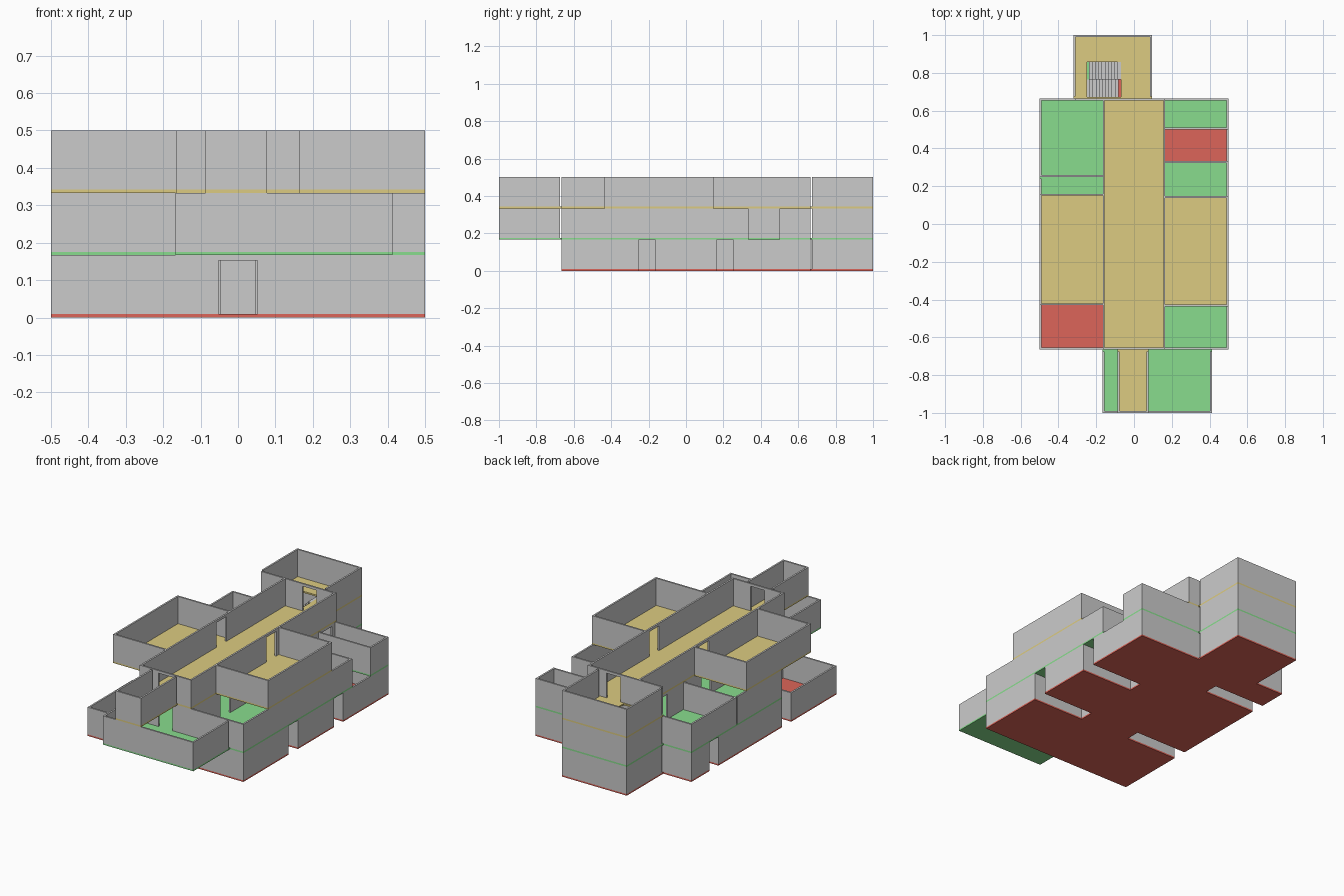
import bpy, bmesh

if "Cube" in bpy.data.objects:
    bpy.data.objects.remove(bpy.data.objects["Cube"])

LEVEL = 1 / 6      # storey height
SLAB = 0.009       # floor thickness
T = 0.01           # wall thickness
DOOR_H = 0.143     # door height above floor


def material(name, colour):
    m = bpy.data.materials.new(name)
    m.diffuse_color = colour
    m.use_nodes = True
    m.node_tree.nodes["Principled BSDF"].inputs["Base Color"].default_value = m.diffuse_color
    return m


MATS = [material("red_floor", (0.72, 0.13, 0.1, 1)),
        material("green_floor", (0.25, 0.72, 0.27, 1)),
        material("yellow_floor", (0.72, 0.6, 0.22, 1))]


def boxes(name, parts, mat=None):
    """One object made of boxes (x0, x1, y0, y1, z0, z1)."""
    bm = bmesh.new()
    for x0, x1, y0, y1, z0, z1 in parts:
        if x1 - x0 < 1e-5 or y1 - y0 < 1e-5:
            continue
        for v in bmesh.ops.create_cube(bm, size=1)["verts"]:
            v.co = (x0 + (v.co.x + 0.5) * (x1 - x0),
                    y0 + (v.co.y + 0.5) * (y1 - y0),
                    z0 + (v.co.z + 0.5) * (z1 - z0))
    me = bpy.data.meshes.new(name)
    bm.to_mesh(me)
    bm.free()
    ob = bpy.data.objects.new(name, me)
    bpy.context.collection.objects.link(ob)
    if mat:
        me.materials.append(mat)
    return ob


def wall(side, x0, x1, y0, y1, z0, z1, doors):
    """Boxes of one wall, split around door openings (centre, width)."""
    along_x = side in "NS"
    start, end = (x0, x1) if along_x else (y0 + T, y1 - T)

    def piece(a, b, lo, hi):
        if along_x:
            y = y0 if side == "S" else y1 - T
            return (a, b, y, y + T, lo, hi)
        x = x0 if side == "W" else x1 - T
        return (x, x + T, a, b, lo, hi)

    out = []
    for c, w in sorted(doors):
        out.append(piece(start, c - w / 2, z0, z1))
        out.append(piece(c - w / 2, c + w / 2, z0 + DOOR_H, z1))
        start = c + w / 2
    out.append(piece(start, end, z0, z1))
    return out


def room(name, level, x0, x1, y0, y1, sides="NSEW", doors=None, hole=None):
    z = level * LEVEL
    zf = z + SLAB
    if hole:
        hx0, hx1, hy0, hy1 = hole
        areas = [(x0, hx0, y0, y1), (hx1, x1, y0, y1),
                 (hx0, hx1, y0, hy0), (hx0, hx1, hy1, y1)]
    else:
        areas = [(x0, x1, y0, y1)]
    boxes(name + "_floor", [a + (z, zf) for a in areas], MATS[level])
    parts = []
    for s in sides:
        parts += wall(s, x0, x1, y0, y1, zf, z + LEVEL, (doors or {}).get(s, []))
    boxes(name + "_walls", parts)


C, E, L = 0.165, 0.5, 0.665     # corridor half width, wing edge, body half length

# Central corridor on each storey, with doors to the wings
W = 0.09
corridor_doors = [
    {"S": [(0, 0.105)], "N": [(0, W)],
     "E": [(-0.45, W), (0, W), (0.45, W)], "W": [(-0.45, W), (0.1, W), (0.58, W)]},
    {"S": [(0, W)], "N": [(0, W)],
     "E": [(-0.35, W), (0.58, W)], "W": [(0.05, W), (0.45, W)]},
    {"S": [(0, W)], "N": [(0, W)], "E": [(0.07, W)], "W": [(0.07, W)]},
]
for i, d in enumerate(corridor_doors):
    room(f"corridor_{i}", i, -C, C, -L, L, doors=d)

# Wing rooms: (storey, y start, y end)
left = [(0, -L, -0.25), (0, -0.165, 0.417), (0, 0.5, L),
        (1, -0.165, 0.26), (1, 0.25, L), (2, -0.43, 0.16)]
right = [(0, -L, -0.25), (0, -0.165, 0.165), (0, 0.25, L),
         (1, -L, 0.333), (1, 0.5, L), (2, -0.437, 0.148)]
for i, (lv, a, b) in enumerate(left):
    # the two middle rooms share one dividing wall
    if (lv, b) == (1, 0.26):
        room(f"left_room_{i}", lv, -E, -C, a, 0.25, "SW")
    else:
        room(f"left_room_{i}", lv, -E, -C, a, b, "NSW")
for i, (lv, a, b) in enumerate(right):
    room(f"right_room_{i}", lv, C, E, a, b, "NSE")

# Overhanging front rooms
room("front_room_middle", 1, -0.167, 0.413, -1, -L, "SEW")
room("front_room_top", 2, -0.087, 0.077, -1, -L, "SEW")

# Stair tower at the back, floors opened for the flights
SX0, SX1, SY0, SY1, SY2 = -0.25, -0.07, 0.672, 0.765, 0.858
holes = [None, (SX0, SX1, SY0, SY1), (SX0, SX1, SY0, SY2)]
for i, h in enumerate(holes):
    room(f"stair_tower_{i}", i, -0.32, 0.095, L, 1, "NEW", hole=h)
    # short back wall parts beside the corridor
    z0, z1 = i * LEVEL + SLAB, (i + 1) * LEVEL
    if i == 2 or i == 1:
        boxes(f"tower_front_wall_{i}", [(-0.31, -C, L - T, L, z0, z1)])

# Two opposed stair flights
N = 10
run = (SX1 - SX0 - 0.012) / N
for name, y0, y1, base, up in (("lower_flight", SY0, SY1, SLAB, -1),
                               ("upper_flight", SY1, SY2, LEVEL + SLAB, 1)):
    steps = []
    for k in range(N):
        x = SX0 + 0.012 + k * run if up > 0 else SX1 - 0.012 - (k + 1) * run
        top = base + (k + 1) * LEVEL / N
        steps.append((x, x + run, y0, y1, max(base, top - 2 * LEVEL / N), top))
    boxes(name, steps)
